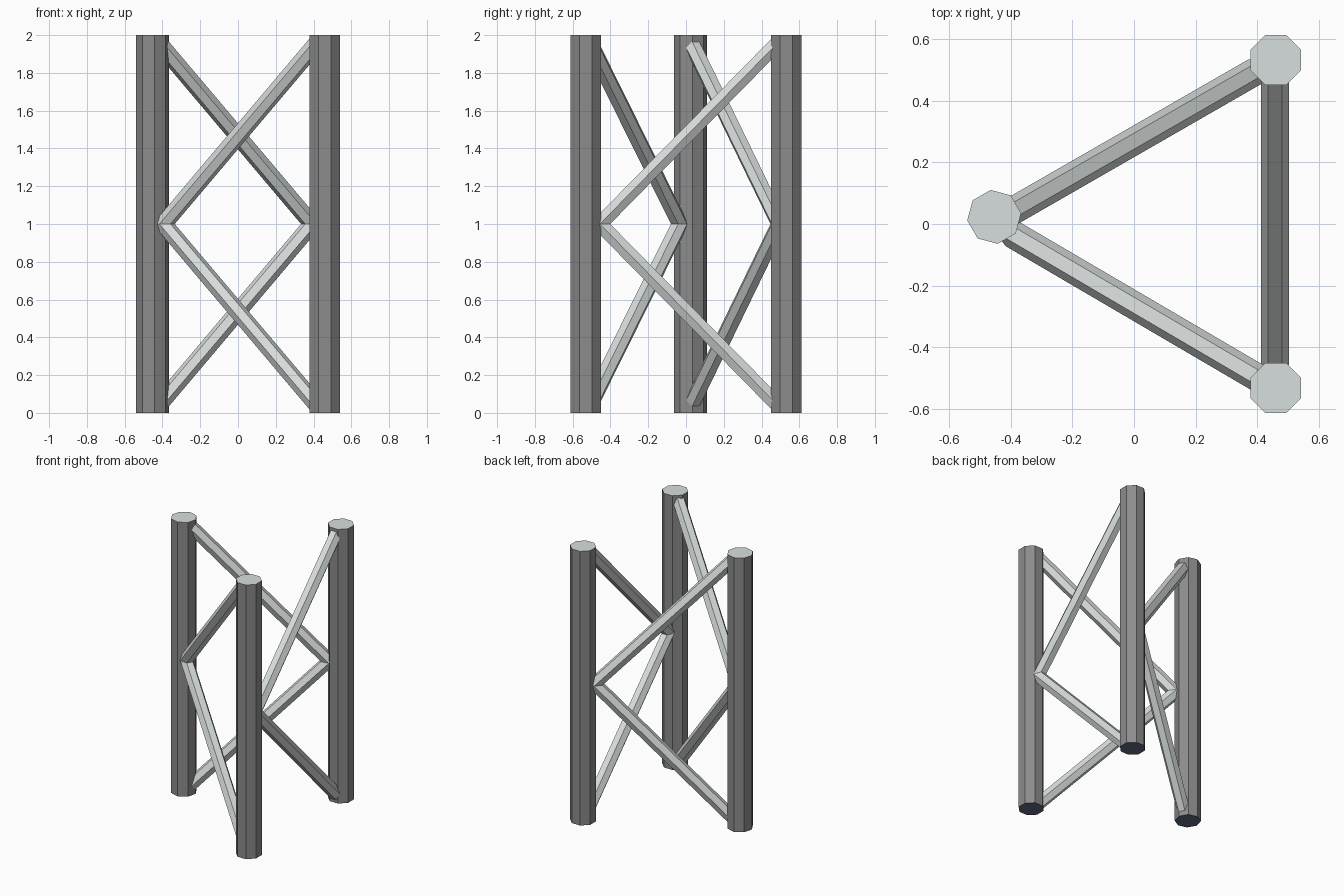
import bpy, bmesh, math
from mathutils import Vector

cube = bpy.data.objects.get("Cube")
if cube:
    bpy.data.objects.remove(cube, do_unlink=True)


def material(name, rgb):
    mat = bpy.data.materials.new(name)
    mat.use_nodes = True
    mat.diffuse_color = (*rgb, 1.0)
    mat.node_tree.nodes["Principled BSDF"].inputs["Base Color"].default_value = (*rgb, 1.0)
    return mat


dark_grey = material("dark_grey", (0.268, 0.262, 0.268))
pale_grey = material("pale_grey", (0.67, 0.74, 0.73))
slate_blue = material("slate_blue", (0.114, 0.15, 0.226))
light_grey = material("light_grey", (0.68, 0.72, 0.705))

HEIGHT = 2.0
POST_R = 0.088
BRACE_R = 0.045

# Post name: (x, y, rotation of the octagon in degrees)
POSTS = {
    "right": (-0.453, 0.023, 7.5),
    "left_back": (0.459, 0.531, 22.5),
    "left_front": (0.459, -0.531, 22.5),
}

# Corners of the triangle the braces follow
RIGHT, LEFT_BACK, LEFT_FRONT = (-0.458, 0.005), (0.457, 0.531), (0.457, -0.531)


def loft(name, rings, materials):
    """Skin a list of equal vertex rings, sides in slot 0, and cap both ends."""
    bm = bmesh.new()
    rows = [[bm.verts.new(p) for p in ring] for ring in rings]
    n = len(rows[0])
    for a, b in zip(rows, rows[1:]):
        for i in range(n):
            j = (i + 1) % n
            bm.faces.new((a[i], a[j], b[j], b[i]))
    caps = [bm.faces.new(rows[0]), bm.faces.new(rows[-1])]
    for slot, cap in enumerate(caps, 1):
        cap.material_index = slot if len(materials) > 1 else 0
    bmesh.ops.recalc_face_normals(bm, faces=bm.faces)
    mesh = bpy.data.meshes.new(name)
    bm.to_mesh(mesh)
    bm.free()
    for mat in materials:
        mesh.materials.append(mat)
    bpy.context.collection.objects.link(bpy.data.objects.new(name, mesh))


def post(name, x, y, turn):
    """Upright octagonal post with its own bottom and top colours."""
    angles = [math.radians(turn + 45 * i) for i in range(8)]
    rings = [[(x + POST_R * math.cos(a), y + POST_R * math.sin(a), z)
              for a in angles] for z in (0, HEIGHT)]
    loft(name, rings, [dark_grey, slate_blue, pale_grey])


def brace_pair(name, start, end):
    """Hexagonal V brace: mitred at mid height on start, spreading to both ends of end."""
    a, b = Vector((*start, 0)), Vector((*end, 0))
    along = (b - a).normalized()
    side = Vector((-along.y, along.x, 0))
    up = Vector((0, 0, 1))
    mid = a + along * 0.075 + up * HEIGHT / 2
    far = b - along * 0.066
    run, rise = (far - a).length - 0.075, 0.938
    slope = math.atan2(rise, run)
    section = [(BRACE_R * math.cos(math.radians(60 * i)),
                BRACE_R * math.sin(math.radians(60 * i))) for i in range(6)]

    def end_ring(sign):
        centre = far + up * (HEIGHT / 2 + sign * rise)
        return [centre + side * s + up * sign * t / math.cos(slope) for s, t in section]

    elbow = [mid + side * s - along * t / math.sin(slope) for s, t in section]
    loft(name, [end_ring(1), elbow, end_ring(-1)], [light_grey])


for key, (x, y, turn) in POSTS.items():
    post(key + "_post", x, y, turn)

# Braces zigzag around the three sides
brace_pair("front_brace", RIGHT, LEFT_FRONT)
brace_pair("left_brace", LEFT_FRONT, LEFT_BACK)
brace_pair("back_brace", LEFT_BACK, RIGHT)
